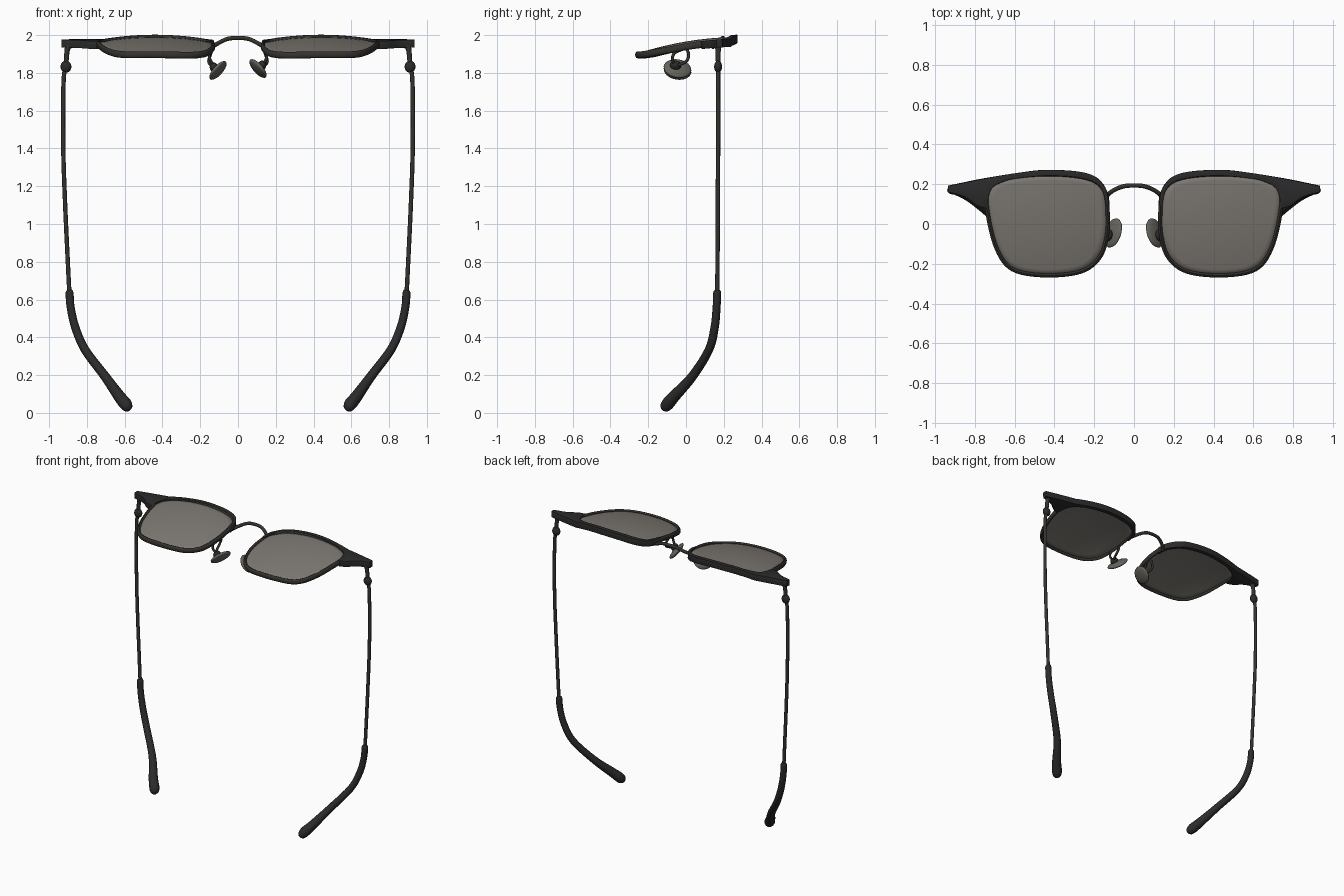
import bpy, bmesh, math
from mathutils import Vector, Matrix

if "Cube" in bpy.data.objects:
    bpy.data.objects.remove(bpy.data.objects["Cube"])


def material(name, col):
    m = bpy.data.materials.new(name)
    m.diffuse_color = (*col, 1)
    m.use_nodes = True
    m.node_tree.nodes["Principled BSDF"].inputs["Base Color"].default_value = m.diffuse_color
    return m


BLACK = material("black_acetate", (0.024, 0.024, 0.025))
METAL = material("dark_bronze_metal", (0.034, 0.032, 0.027))
LENS = material("grey_lens", (0.205, 0.19, 0.17))
PAD = material("nose_pad_grey", (0.13, 0.125, 0.105))


def surf(x, y):
    """Height of the tilted, slightly domed face of the glasses."""
    dx = min(abs(abs(x) - 0.44), 0.27)
    return 1.96 + 0.17 * y - 0.3 * (dx * dx + y * y)


def spline(pts, n=6, closed=False):
    """Catmull-Rom through points of any dimension."""
    out, m = [], len(pts)
    for i in range(m if closed else m - 1):
        idx = [i - 1, i, i + 1, i + 2]
        idx = [k % m if closed else max(0, min(m - 1, k)) for k in idx]
        a, b, c, d = (pts[k] for k in idx)
        for j in range(n):
            t = j / n
            out.append(tuple(0.5 * (2 * q + (r - p) * t + (2 * p - 5 * q + 4 * r - s) * t * t
                                    + (3 * q - p - 3 * r + s) * t ** 3)
                             for p, q, r, s in zip(a, b, c, d)))
    if not closed:
        out.append(tuple(pts[-1]))
    return out


def finish(bm, name, mat, angle=40):
    bmesh.ops.recalc_face_normals(bm, faces=bm.faces)
    me = bpy.data.meshes.new(name)
    bm.to_mesh(me)
    bm.free()
    me.materials.append(mat)
    ob = bpy.data.objects.new(name, me)
    bpy.context.collection.objects.link(ob)
    bpy.ops.object.select_all(action='DESELECT')
    ob.select_set(True)
    bpy.context.view_layer.objects.active = ob
    bpy.ops.object.shade_smooth_by_angle(angle=math.radians(angle))
    return ob


def tube(name, pts, mat, up, closed=False, sides=12):
    """Sweep an ellipse; each point is (x, y, z, half_width, half_height)."""
    bm = bmesh.new()
    P = [Vector(p[:3]) for p in pts]
    m, rings = len(P), []
    for i, p in enumerate(P):
        a, b = (P[i - 1], P[(i + 1) % m]) if closed else (P[max(i - 1, 0)], P[min(i + 1, m - 1)])
        t = (b - a).normalized()
        u = t.cross(Vector(up)).normalized()
        v = u.cross(t)
        rings.append([bm.verts.new(p + u * pts[i][3] * math.cos(k * math.tau / sides)
                                   + v * pts[i][4] * math.sin(k * math.tau / sides))
                      for k in range(sides)])
    for i in range(m if closed else m - 1):
        r, q = rings[i], rings[(i + 1) % m]
        for k in range(sides):
            l = (k + 1) % sides
            bm.faces.new((r[k], r[l], q[l], q[k]))
    if not closed:
        bm.faces.new(rings[0])
        bm.faces.new(rings[-1])
    return finish(bm, name, mat)


def ellipsoid(name, centre, axes, mat):
    bm = bmesh.new()
    bmesh.ops.create_uvsphere(bm, u_segments=24, v_segments=14, radius=1)
    rot = Matrix(axes).transposed().to_4x4()
    bmesh.ops.transform(bm, matrix=Matrix.Translation(centre) @ rot, verts=bm.verts)
    return finish(bm, name, mat, 60)


def round_tube(name, pts, r, mat, s, up, n=6):
    pts = [(s * p[0], p[1], p[2], *((p[3], p[3]) if len(p) > 3 else (r, r))) for p in pts]
    return tube(name, spline(pts, n), mat, up)


# outlines on the right half, in plan
OUTLINE = [(0.15, 0.17), (0.133, 0.06), (0.137, -0.06), (0.175, -0.17), (0.27, -0.24), (0.45, -0.258),
           (0.61, -0.228), (0.69, -0.125), (0.735, 0.05), (0.735, 0.17), (0.66, 0.225), (0.45, 0.25),
           (0.24, 0.232)]
BROW_TOP = [(0.127, 0.10), (0.14, 0.175), (0.19, 0.235), (0.28, 0.264), (0.45, 0.272), (0.60, 0.255),
            (0.75, 0.23), (0.86, 0.208), (0.935, 0.192)]
BROW_LOW = [(0.142, 0.09), (0.158, 0.165), (0.20, 0.21), (0.29, 0.236), (0.45, 0.243), (0.62, 0.225),
            (0.735, 0.09), (0.85, 0.138), (0.935, 0.162)]

for s, side in ((1, "right"), (-1, "left")):
    # lens: concentric rings following the domed face
    ring = spline(OUTLINE, 6, True)
    cx, cy, steps = 0.44, 0.0, 8
    bm = bmesh.new()
    mid = bm.verts.new((s * cx, cy, surf(cx, cy)))
    rows = []
    for k in range(1, steps + 1):
        f = k / steps
        row = []
        for x, y in ring:
            px, py = cx + (x - cx) * f, cy + (y - cy) * f
            row.append(bm.verts.new((s * px, py, surf(px, py))))
        rows.append(row)
    n = len(ring)
    for i in range(n):
        j = (i + 1) % n
        bm.faces.new((mid, rows[0][i], rows[0][j]))
        for a, b in zip(rows, rows[1:]):
            bm.faces.new((a[i], b[i], b[j], a[j]))
    lens = finish(bm, side + "_lens", LENS)
    sol = lens.modifiers.new("thickness", 'SOLIDIFY')
    sol.thickness, sol.offset = 0.012, 0

    # wire rim around the lens
    tube(side + "_rim", [(s * x, y, surf(x, y), 0.011, 0.018) for x, y in ring], METAL, (0, 0, 1), True)

    # brow bar: strip between two plan curves, thickened
    top = spline(BROW_TOP, 5)
    low = spline(BROW_LOW[:6], 5)[:-1]
    # the lower edge follows the lens corner before running out to the tip
    low += spline([(0.62, 0.225), (0.715, 0.18), (0.74, 0.08)], 4)[:-1]
    low += spline([(0.74, 0.08), (0.79, 0.095), (0.85, 0.138), (0.935, 0.162)], 3)[:-1]
    low.append((0.935, 0.162))
    m = len(low)
    bm = bmesh.new()
    strip = []
    for i, (lx, ly) in enumerate(low):
        t = i / (m - 1) * (len(top) - 1)
        k = min(int(t), len(top) - 2)
        tx, ty = (top[k][c] + (top[k + 1][c] - top[k][c]) * (t - k) for c in (0, 1))
        strip.append([bm.verts.new((s * x, y, surf(x, y) - 0.003)) for x, y in
                      ((lx, ly), ((lx + tx) / 2, (ly + ty) / 2), (tx, ty))])
    for a, b in zip(strip, strip[1:]):
        for c in (0, 1):
            bm.faces.new((a[c], b[c], b[c + 1], a[c + 1]))
    brow = finish(bm, side + "_brow", BLACK)
    sol = brow.modifiers.new("thickness", 'SOLIDIFY')
    sol.thickness, sol.offset = 0.042, 0
    bev = brow.modifiers.new("soft_edge", 'BEVEL')
    bev.width, bev.segments = 0.005, 2

    # end piece, hinge and temple arm
    round_tube(side + "_end_piece", [(0.86, 0.17, 1.955, 0.017), (0.893, 0.17, 1.945, 0.018),
                                     (0.905, 0.17, 1.915, 0.014), (0.91, 0.17, 1.84, 0.012)],
               0.014, METAL, s, (0, 1, 0))
    ellipsoid(side + "_hinge", (s * 0.911, 0.17, 1.833),
              ((0.029, 0, 0), (0, 0.021, 0), (0, 0, 0.032)), BLACK)
    round_tube(side + "_temple", [(0.913, 0.17, 1.83), (0.924, 0.17, 1.74), (0.925, 0.17, 1.4),
                                  (0.915, 0.168, 1.1), (0.902, 0.167, 0.82), (0.891, 0.165, 0.6)],
               0.0115, METAL, s, (0, 1, 0))
    round_tube(side + "_temple_tip", [(0.894, 0.165, 0.65, 0.013), (0.892, 0.165, 0.635, 0.021),
                                      (0.886, 0.162, 0.56, 0.021), (0.862, 0.152, 0.455, 0.022),
                                      (0.81, 0.122, 0.335, 0.023), (0.705, 0.035, 0.195, 0.025),
                                      (0.63, -0.06, 0.09, 0.031), (0.598, -0.095, 0.05, 0.034),
                                      (0.583, -0.113, 0.027, 0.027), (0.576, -0.121, 0.016, 0.010)],
               0.02, BLACK, s, (0, 1, 0), 5)

    # nose pad with its mount and bent wire
    drop = 0.0 if s > 0 else 0.01
    long = Vector((-0.3 * s, 0.95, 0)).normalized()
    wide = Vector((0.6 * s, 0.19, -0.78)).normalized()
    thin = long.cross(wide).normalized()
    ellipsoid(side + "_nose_pad", (s * 0.106, -0.045, 1.823 - drop),
              (long * 0.076, wide * 0.062, thin * 0.019), PAD)
    ellipsoid(side + "_pad_mount", (s * 0.128, -0.055, 1.84 - drop),
              ((0.022, 0, 0), (0, 0.03, 0), (0, 0, 0.025)), BLACK)
    round_tube(side + "_pad_wire", [(0.133, 0.0, 1.932), (0.145, 0.014, 1.90), (0.155, 0.005, 1.865),
                                    (0.148, -0.03, 1.845), (0.13, -0.055, 1.84)], 0.008, METAL, s, (1, 0, 0))
    round_tube(side + "_pad_wire_front", [(0.134, -0.02, 1.925), (0.15, -0.06, 1.905),
                                          (0.15, -0.072, 1.875), (0.132, -0.062, 1.845)],
               0.008, METAL, s, (1, 0, 0))

# arched bridge
round_tube("bridge", [(-0.14, 0.14, 1.935), (-0.105, 0.168, 1.957), (-0.055, 0.189, 1.98), (0, 0.194, 1.985),
                      (0.055, 0.189, 1.98), (0.105, 0.168, 1.957), (0.14, 0.14, 1.935)],
           0.011, METAL, 1, (0, 1, 0))
